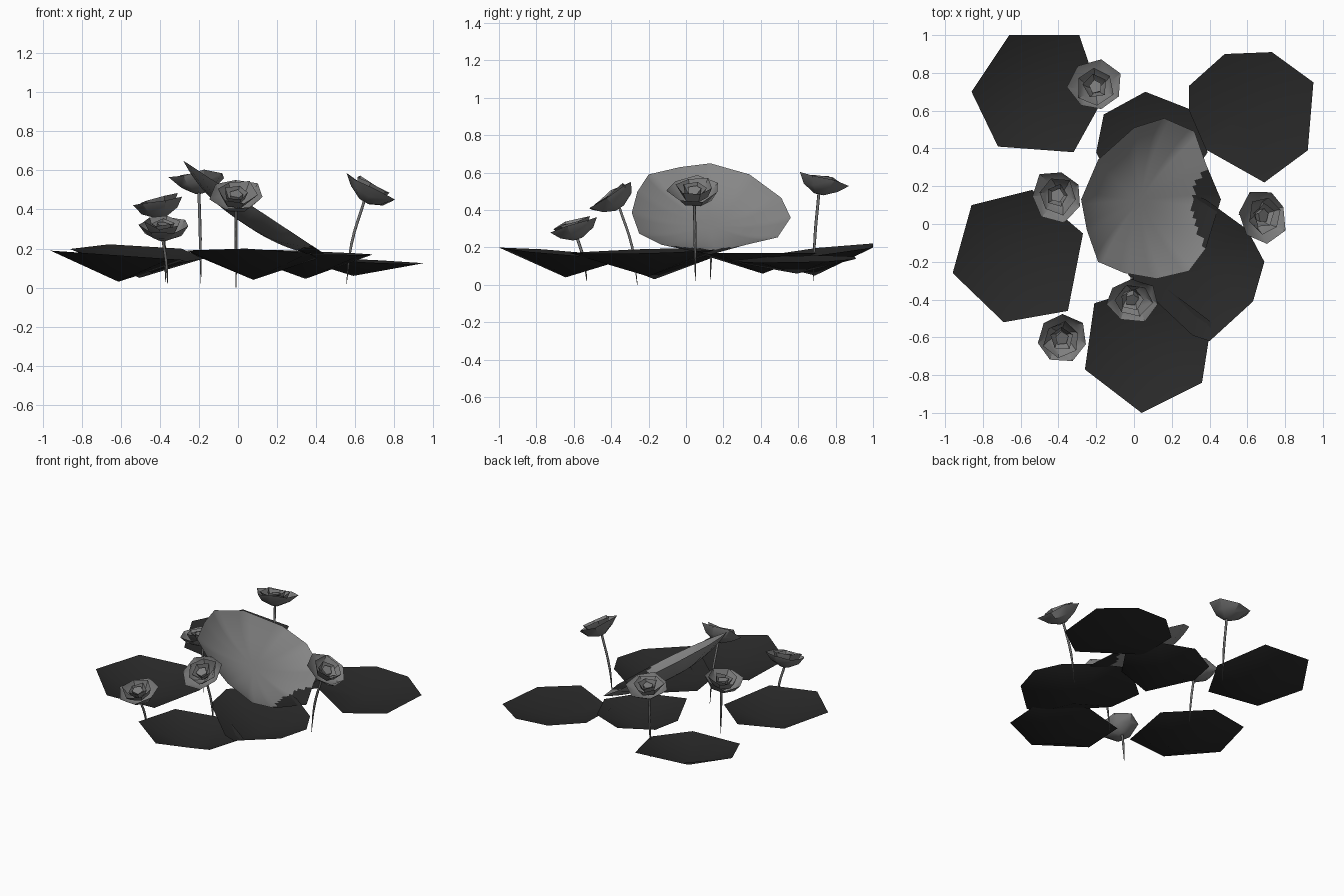
import bpy, bmesh, math, random
from mathutils import Vector

cube = bpy.data.objects.get("Cube")
if cube:
    bpy.data.objects.remove(cube)


def material(name, value):
    m = bpy.data.materials.new(name)
    m.use_nodes = True
    color = (value, value, value, 1)
    m.diffuse_color = color
    bsdf = m.node_tree.nodes["Principled BSDF"]
    bsdf.inputs["Base Color"].default_value = color
    bsdf.inputs["Roughness"].default_value = 0.9
    return m


pad_mat = material("dark pad", 0.022)
leaf_mat = material("pale leaf", 0.24)
petal_mat = material("petal grey", 0.21)
stem_mat = material("stem grey", 0.17)


def finish(bm, name, mats, angle):
    mesh = bpy.data.meshes.new(name)
    bm.to_mesh(mesh)
    bm.free()
    for m in mats:
        mesh.materials.append(m)
    obj = bpy.data.objects.new(name, mesh)
    bpy.context.collection.objects.link(obj)
    bpy.ops.object.select_all(action='DESELECT')
    obj.select_set(True)
    bpy.context.view_layer.objects.active = obj
    bpy.ops.object.shade_smooth_by_angle(angle=math.radians(angle))


def face_up(bm):
    bmesh.ops.recalc_face_normals(bm, faces=bm.faces)
    if sum(f.normal.z for f in bm.faces) < 0:
        bmesh.ops.reverse_faces(bm, faces=bm.faces)


def bridge(bm, a, b):
    n = len(a)
    for i in range(n):
        j = (i + 1) % n
        bm.faces.new((a[i], a[j], b[j], b[i]))


# Floating pads: shallow cones with an uneven polygon rim
def pad(name, rim, low, high, slope):
    bm = bmesh.new()
    cx = sum(p[0] for p in rim) / len(rim)
    cy = sum(p[1] for p in rim) / len(rim)
    hub = bm.verts.new((cx, cy, low))
    ring = [bm.verts.new((x, y, high + slope[0] * (x - cx) + slope[1] * (y - cy)))
            for x, y in rim]
    for i in range(len(ring)):
        bm.faces.new((hub, ring[i - 1], ring[i]))
    face_up(bm)
    finish(bm, name, [pad_mat], 60)


pad("back_right_pad", [(-.66, 1), (-.29, 1), (-.17, .65), (-.32, .38), (-.72, .41), (-.86, .7)],
    .05, .175, (-.06, .12))
pad("back_left_pad", [(.29, .73), (.48, .9), (.73, .91), (.95, .75), (.92, .39), (.69, .22),
                      (.37, .4), (.29, .45)], .06, .14, (-.05, .02))
pad("back_center_pad", [(.06, .7), (.29, .61), (.39, .38), (.24, .16), (-.05, .06), (-.2, .38),
                        (-.16, .58)], .06, .17, (0, 0))
pad("side_right_pad", [(-.86, .1), (-.54, .18), (-.27, -.05), (-.35, -.46), (-.69, -.52),
                       (-.96, -.26)], .03, .165, (-.07, 0))
pad("front_pad", [(-.21, -.42), (-.26, -.77), (.04, -1), (.36, -.84), (.41, -.52), (.13, -.31)],
    .04, .17, (-.03, -.08))
pad("side_left_pad", [(.2, .2), (.38, .13), (.6, -.03), (.69, -.2), (.63, -.41), (.4, -.62),
                      (.31, -.59), (-.03, -.27), (-.07, -.03)], .045, .18, (-.03, .02))


# Large raised leaf: tilted shallow dish with a dark low tip
def raised_leaf():
    bm = bmesh.new()
    outline = [(.46, .13), (.38, .32), (.32, .49), (.16, .56), (0, .51), (-.19, .34),
               (-.28, .13), (-.25, -.03), (-.19, -.2), (-.05, -.26), (.12, -.29),
               (.29, -.25), (.38, -.13)]
    steps, rings = 6, 20
    center = Vector((.09, .13))
    normal = Vector((.55, 0, .83))
    edge = []
    for i, p in enumerate(outline):
        q = Vector(outline[(i + 1) % len(outline)])
        edge += [Vector(p).lerp(q, s / steps) for s in range(steps)]

    def point(r, p):
        x, y = center.lerp(p, r)
        return Vector((x, y, .465 - .66 * x)) - normal * .1 * (1 - r ** 2.5)

    hub = bm.verts.new(point(0, center))
    last = None
    for s in range(1, rings + 1):
        ring = [bm.verts.new(point(s / rings, p)) for p in edge]
        if last:
            bridge(bm, ring, last)
        else:
            for i in range(len(ring)):
                bm.faces.new((hub, ring[i - 1], ring[i]))
        last = ring
    face_up(bm)
    for f in bm.faces:
        c = f.calc_center_median()
        f.material_index = int(((c.x - .45) / .14) ** 2 + ((c.y - .09) / .23) ** 2 < 1)
    finish(bm, "raised_leaf", [leaf_mat, pad_mat], 50)


raised_leaf()


# Blossom: nested ragged saucers of petals facing along an axis
def blossom(name, base, axis, size, seed):
    rng = random.Random(seed)
    bm = bmesh.new()
    turn = Vector((0, 0, 1)).rotation_difference(Vector(axis))
    layers = [(1, .58, 0, 7), (.74, .68, .08, 6), (.48, .66, .16, 5)]
    for radius, height, floor, n in layers:
        spin = rng.uniform(0, 2)

        def ring(r, h, ragged):
            out = []
            for i in range(n):
                t = spin + math.tau * i / n
                rr = r * (1 + rng.uniform(-ragged, ragged))
                hh = h + rng.uniform(-ragged, ragged) * .8
                v = Vector((rr * math.cos(t), rr * math.sin(t), hh)) * size
                out.append(bm.verts.new(base + turn @ v))
            return out

        bottom = ring(radius * .2, floor, 0)
        middle = ring(radius * .7, floor + (height - floor) * .42, .03)
        top = ring(radius, height, .11)
        bm.faces.new(bottom[::-1])
        bridge(bm, bottom, middle)
        bridge(bm, middle, top)
    # folded heart of the bloom
    heart = ring(.27, .58, .1)
    bridge(bm, ring(.2, .2, 0), heart)
    bm.faces.new(heart)
    finish(bm, name, [petal_mat], 35)


# Stem: bent tapered tube
def stem(name, points):
    curve = bpy.data.curves.new(name, 'CURVE')
    curve.dimensions = '3D'
    curve.bevel_depth = .008
    curve.bevel_resolution = 1
    curve.resolution_u = 4
    spline = curve.splines.new('BEZIER')
    spline.bezier_points.add(len(points) - 1)
    for i, (bp, p) in enumerate(zip(spline.bezier_points, points)):
        bp.co = p
        bp.radius = .2 if i == 0 else 1
        bp.handle_left_type = bp.handle_right_type = 'AUTO'
    curve.materials.append(stem_mat)
    obj = bpy.data.objects.new(name, curve)
    bpy.context.collection.objects.link(obj)


# Each flower: stem foot, blossom base, facing axis
flowers = [
    ("back_flower", (-.19, .68, .02), (-.2, .71, .485), (-.05, .22, .95)),
    ("right_flower", (-.37, .13, .03), (-.39, .15, .36), (-.2, 0, .97)),
    ("left_flower", (.555, .05, .02), (.645, .045, .44), (.5, 0, .85)),
    ("front_flower", (-.01, -.26, 0), (-.01, -.355, .41), (0, -.55, .83)),
    ("front_right_flower", (-.36, -.53, .02), (-.385, -.58, .245), (.03, -.3, .95)),
]
for k, (name, foot, base, axis) in enumerate(flowers):
    foot, base = Vector(foot), Vector(base)
    bend = foot.lerp(base, .5)
    bend.x += (foot.x - base.x) * .2
    bend.y += (foot.y - base.y) * .2
    stem(name + "_stem", [foot, bend, base])
    blossom(name, base, axis, .138, k + 3)
